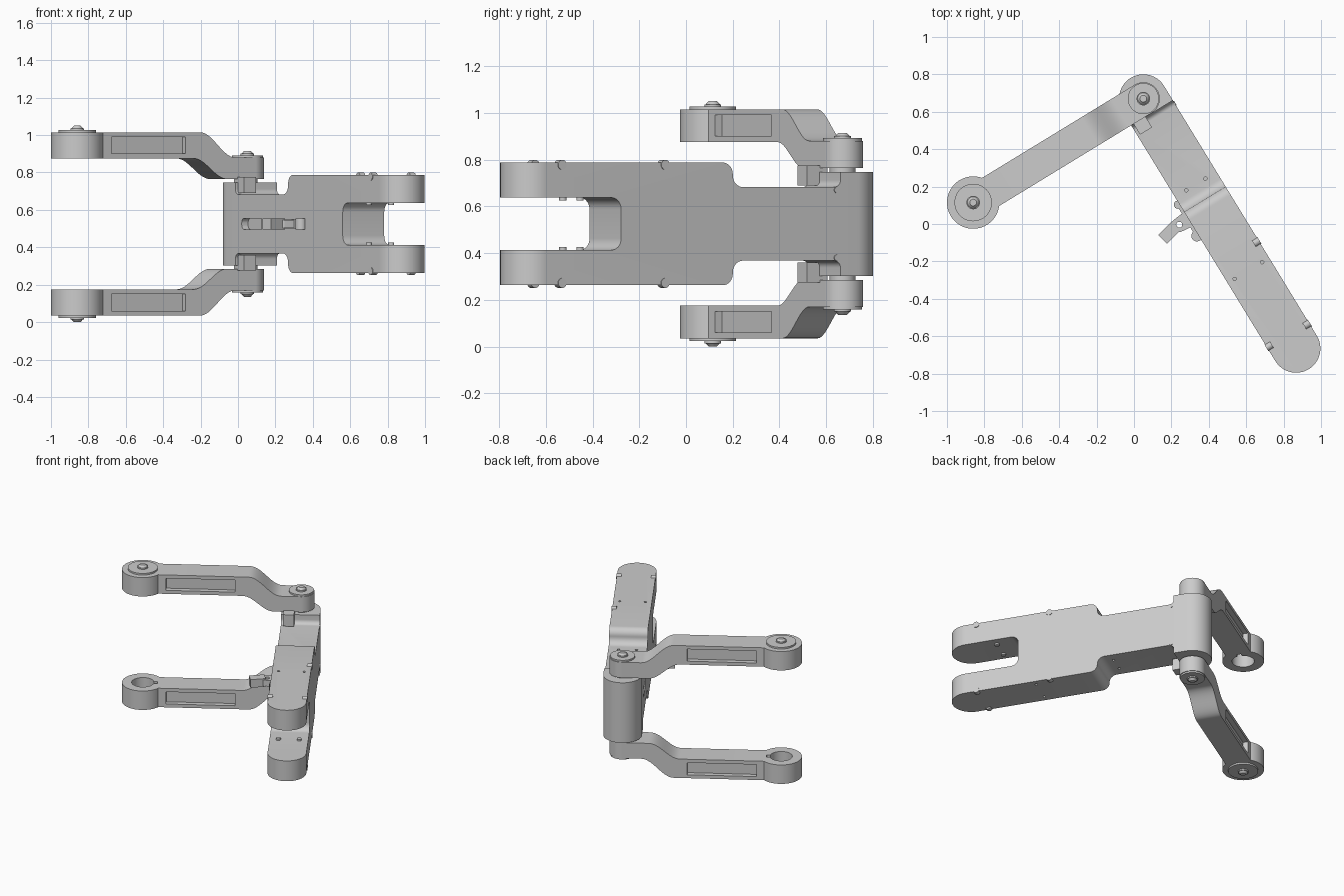
import bpy, bmesh, math
from mathutils import Vector, Matrix

if "Cube" in bpy.data.objects:
    bpy.data.objects.remove(bpy.data.objects["Cube"])

grey = bpy.data.materials.new("satin grey")
grey.use_nodes = True
grey.diffuse_color = (0.6, 0.6, 0.6, 1)
grey.node_tree.nodes["Principled BSDF"].inputs["Base Color"].default_value = (0.6, 0.6, 0.6, 1)

# Both linkage frames share the hinge as origin
HINGE = Matrix.Translation((0.05, 0.67, 0.525))
BODY = HINGE @ Matrix.Rotation(math.radians(-58.55), 4, 'Z')
ARM = HINGE @ Matrix.Rotation(math.radians(211.4), 4, 'Z')
REACH, LENGTH, R = 1.066, 1.565, 0.13


def rounded(corners, steps=8):
    """Polygon from (x, y, radius) corners, with arcs at the corners."""
    pts = []
    for i, (x, y, r) in enumerate(corners):
        p = Vector((x, y))
        if r == 0:
            pts.append(p)
            continue
        a = (Vector(corners[i - 1][:2]) - p).normalized()
        b = (Vector(corners[(i + 1) % len(corners)][:2]) - p).normalized()
        half = math.acos(max(-1, min(1, a.dot(b)))) / 2
        c = p + (a + b).normalized() * (r / math.sin(half))
        t = r / math.tan(half)
        va, vb = p + a * t - c, p + b * t - c
        start = math.atan2(va.y, va.x)
        turn = (math.atan2(vb.y, vb.x) - start + math.pi) % (2 * math.pi) - math.pi
        for k in range(steps + 1):
            ang = start + turn * k / steps
            pts.append(c + Vector((math.cos(ang), math.sin(ang))) * r)
    return pts


def prism(name, pts, lo, hi, axis='Z'):
    """Extrude a polygon along Z, or an x-z profile along Y."""
    bm = bmesh.new()
    place = (lambda p, h: (p[0], p[1], h)) if axis == 'Z' else (lambda p, h: (p[0], h, p[1]))
    face = bm.faces.new([bm.verts.new(place(p, lo)) for p in pts])
    new = bmesh.ops.extrude_face_region(bm, geom=[face])["geom"]
    move = Vector(place((0, 0), hi - lo))
    bmesh.ops.translate(bm, vec=move, verts=[v for v in new if isinstance(v, bmesh.types.BMVert)])
    bmesh.ops.recalc_face_normals(bm, faces=bm.faces)
    return to_object(name, bm)


def to_object(name, bm):
    mesh = bpy.data.meshes.new(name)
    bm.to_mesh(mesh)
    bm.free()
    mesh.materials.append(grey)
    obj = bpy.data.objects.new(name, mesh)
    bpy.context.collection.objects.link(obj)
    return obj


def box(name, x0, x1, y0, y1, z0, z1):
    return prism(name, [(x0, y0), (x1, y0), (x1, y1), (x0, y1)], z0, z1)


def disc(name, x, y, r, lo, hi, axis='Z', top=None, sides=40):
    """Cylinder or, with a top radius, a tapered one."""
    bm = bmesh.new()
    bmesh.ops.create_cone(bm, cap_ends=True, segments=sides, radius1=r,
                          radius2=r if top is None else top, depth=hi - lo)
    mid = (lo + hi) / 2
    if axis == 'Y':
        bmesh.ops.rotate(bm, matrix=Matrix.Rotation(-math.pi / 2, 3, 'X'), verts=bm.verts)
    bmesh.ops.translate(bm, vec=(x, y, mid) if axis == 'Z' else (x, mid, y), verts=bm.verts)
    return to_object(name, bm)


def combine(obj, tool, operation='DIFFERENCE'):
    mod = obj.modifiers.new("cut", 'BOOLEAN')
    mod.operation, mod.object, mod.solver = operation, tool, 'EXACT'
    bpy.context.view_layer.update()
    result = bpy.data.meshes.new_from_object(obj.evaluated_get(bpy.context.evaluated_depsgraph_get()))
    obj.modifiers.clear()
    obj.data = result
    bpy.data.objects.remove(tool)


def finish(frame, objs, mirror=True):
    for obj in objs:
        bpy.ops.object.select_all(action='DESELECT')
        obj.select_set(True)
        bpy.context.view_layer.objects.active = obj
        bpy.ops.object.shade_smooth_by_angle(angle=math.radians(30))
        obj.matrix_world = frame
        if mirror:
            mod = obj.modifiers.new("mirror", 'MIRROR')
            mod.use_axis = (False, False, True)
            mod.use_mirror_merge = False


def ease(x0, z0, x1, z1, n=14):
    """S-shaped run between two levels."""
    return [(x0 + (x1 - x0) * k / n, z0 + (z1 - z0) * (1 - math.cos(math.pi * k / n)) / 2)
            for k in range(n + 1)]


# Main body: side profile trimmed by a round-ended plan
half = [(1.19, 0.1125, 0.05), (1.8, 0.1125, 0), (1.8, 0.2625, 0), (0.63, 0.2625, 0.05),
        (0.63, 0.1575, 0.05), (0.09, 0.1575, 0.03), (0.09, 0.2225, 0), (-0.2, 0.2225, 0)]
body = prism("main_body", rounded(half + [(x, -z, r) for x, z, r in reversed(half)]), -0.2, 0.2, 'Y')
plan = rounded([(-R, -R, R * 0.999), (LENGTH + R, -R, R * 0.999),
                (LENGTH + R, R, R * 0.999), (-R, R, R * 0.999)], 16)
combine(body, prism("plan", plan, -0.5, 0.5), 'INTERSECT')
slot = [(0.155, -0.03, 0.025), (0.36, -0.03, 0), (0.36, 0.03, 0), (0.155, 0.03, 0.025)]
combine(body, prism("slot", rounded(slot), -0.2, -0.09, 'Y'))
for s in (-1, 1):
    for x, y, z in ((0.538, 0.06, 0.1575), (1.077, 0.086, 0.2625)):
        for side in (-1, 1):
            combine(body, disc("hole", x, side * y, 0.009, s * z - 0.015, s * z + 0.015, sides=16))
finish(BODY, [body], mirror=False)

# Screws along the edges of the body and inside the fork
screws = []
for x, z, side in ((0.109, 0.145, 1), (0.97, 0.253, 1), (1.487, 0.253, 1), (1.48, 0.253, -1)):
    lo, hi = sorted((side * 0.1, side * 0.134))
    screws.append(disc("edge_screw", x, z, 0.021 if z > 0.2 else 0.013, lo, hi, 'Y', sides=24))
for y in (-0.07, 0.07):
    screws.append(disc("fork_screw", 1.36, y, 0.016, 0.1, 0.1185, sides=24))
finish(BODY, screws)

# Latch bracket on the side of the body
latch = [box("latch_plate", 0.58, 0.77, -0.145, -0.12, -0.025, 0.025),
         disc("latch_foot_rear", 0.58, -0.138, 0.022, -0.03, 0.03, sides=24),
         disc("latch_foot_front", 0.775, -0.138, 0.03, -0.03, 0.03, sides=24)]
lug = prism("latch_lug", rounded([(0.63, -0.12, 0), (0.64, -0.225, 0.03),
                                 (0.71, -0.225, 0.03), (0.72, -0.12, 0)]), -0.022, 0.022)
combine(lug, disc("lug_hole", 0.675, -0.188, 0.016, -0.1, 0.1, sides=24))
finish(BODY, latch + [lug], mirror=False)
block = box("latch_block", -0.052, 0.052, -0.033, 0.033, -0.03, 0.03)
finish(Matrix.Translation((0.19, -0.045, 0.525)) @ Matrix.Rotation(math.radians(45), 4, 'Z'),
       [block], mirror=False)

# Cranked arm with recessed sides
profile = (ease(0.35, 0.49, 0.13, 0.355) + [(0, 0.355), (0, 0.24)]
           + ease(0.18, 0.24, 0.39, 0.35) + [(0.96, 0.35), (0.96, 0.49)])
arm = prism("arm", profile, -0.088, 0.088, 'Y')
for side in (-1, 1):
    y0, y1 = sorted((side * 0.053, side * 0.2))
    combine(arm, box("recess", 0.44, 0.905, y0, y1, 0.376, 0.465))

# Arm end boss with a keyed bore
boss = disc("arm_boss", REACH, 0, 0.14, 0.35, 0.49, sides=64)
combine(boss, disc("bore", REACH, 0, 0.075, 0.3, 0.47))
combine(boss, box("key", REACH - 0.098, REACH - 0.05, -0.016, 0.016, 0.3, 0.47))

# Hinge hub, stop tab, pin, washers and screws
parts = [arm, boss,
         disc("hinge_hub", 0, 0, 0.088, 0.24, 0.355, sides=56),
         disc("hinge_pin", 0, 0, 0.055, 0.2, 0.26),
         box("stop_tab", 0.04, 0.115, 0.05, 0.155, 0.165, 0.25)]
for label, x, z, r in (("end", REACH, 0.49, 0.1), ("hinge", 0, 0.355, 0.083)):
    parts += [disc(label + "_washer", x, 0, r, z - 0.005, z + 0.012, sides=56),
              disc(label + "_screw_collar", x, 0, 0.036, z + 0.01, z + 0.021),
              disc(label + "_screw_head", x, 0, 0.032, z + 0.02, z + 0.035, top=0.018)]
finish(ARM, parts)
